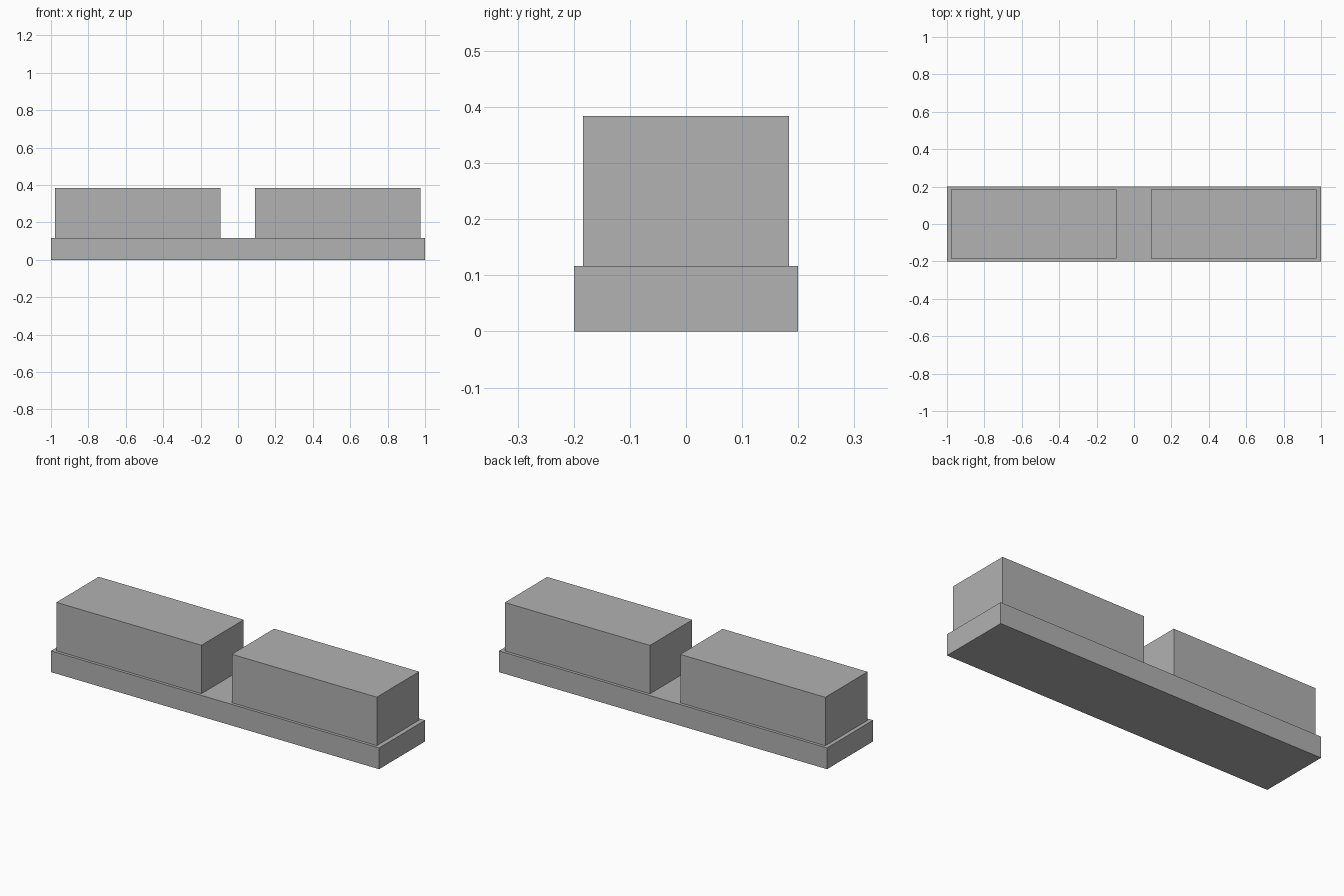
import bpy

cube = bpy.data.objects.get("Cube")
if cube:
    bpy.data.objects.remove(cube, do_unlink=True)

# Single flat grey
grey = bpy.data.materials.new("plain grey")
grey.use_nodes = True
colour = (0.445, 0.445, 0.445, 1.0)
grey.diffuse_color = colour
grey.node_tree.nodes["Principled BSDF"].inputs["Base Color"].default_value = colour


def box(name, low, high):
    """Axis-aligned box between two opposite corners."""
    centre = [(a + b) / 2 for a, b in zip(low, high)]
    bpy.ops.mesh.primitive_cube_add(size=1, location=centre)
    obj = bpy.context.object
    obj.name = name
    obj.scale = [b - a for a, b in zip(low, high)]
    bpy.ops.object.transform_apply(location=False, rotation=False, scale=True)
    obj.data.materials.append(grey)
    return obj


BASE_TOP = 0.117
BLOCK_TOP = 0.384
HALF_DEPTH = 0.184

# Long slab carrying both blocks
box("base_slab", (-1, -0.2, 0), (1, 0.2, BASE_TOP))

# Two raised blocks with a gap between them
for name, x0, x1 in (("right_block", -0.978, -0.094), ("left_block", 0.091, 0.975)):
    box(name, (x0, -HALF_DEPTH, BASE_TOP), (x1, HALF_DEPTH, BLOCK_TOP))
